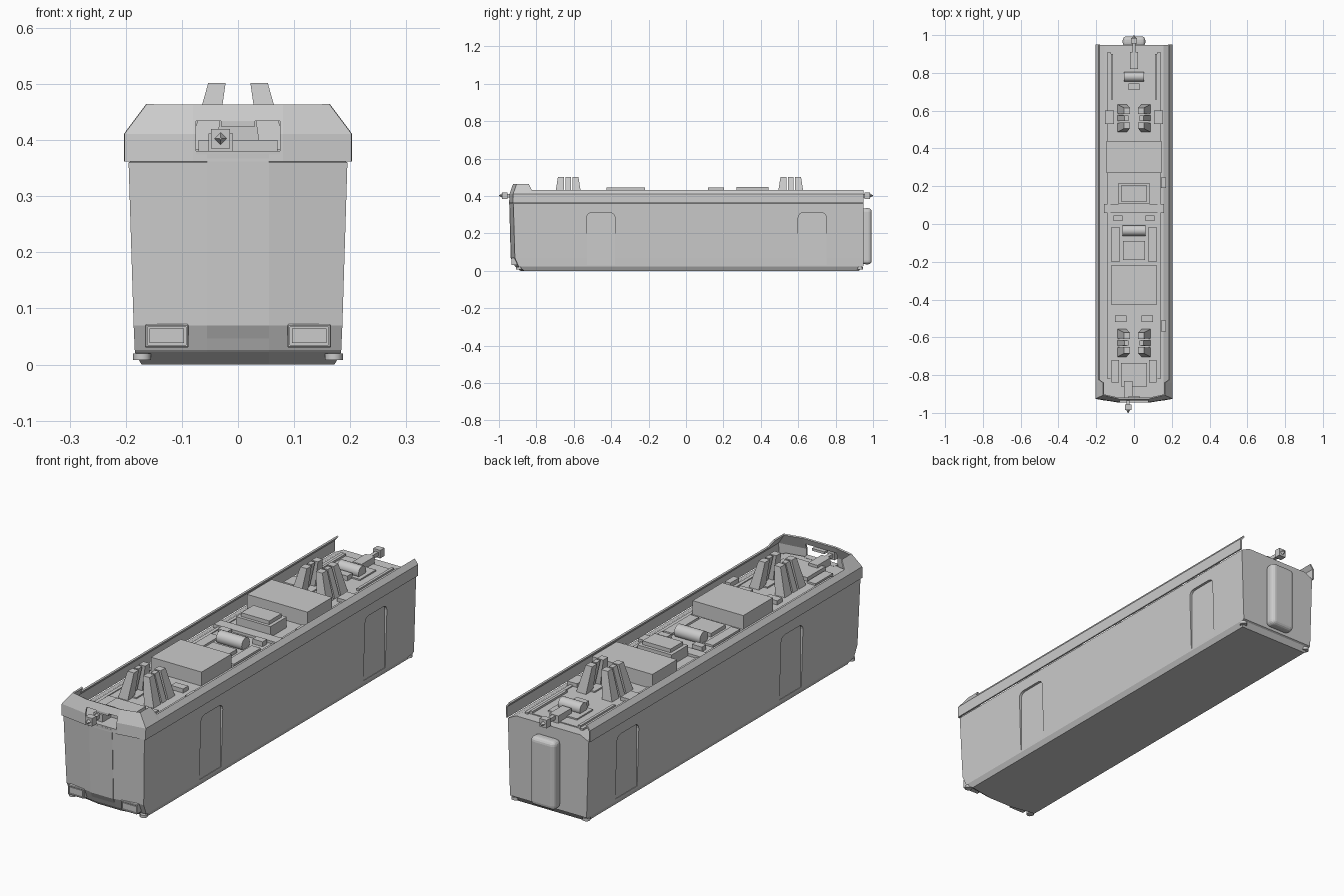
import bpy, bmesh, math

if "Cube" in bpy.data.objects:
    bpy.data.objects.remove(bpy.data.objects["Cube"])

def make(name, verts, faces):
    me = bpy.data.meshes.new(name)
    bm = bmesh.new()
    vs = [bm.verts.new(v) for v in verts]
    for f in faces:
        bm.faces.new([vs[i] for i in f])
    bmesh.ops.recalc_face_normals(bm, faces=bm.faces)
    bm.to_mesh(me)
    bm.free()
    ob = bpy.data.objects.new(name, me)
    bpy.context.collection.objects.link(ob)
    return ob

def loft(name, rings, caps=True):
    n = len(rings[0])
    faces = [(r*n+i, r*n+(i+1) % n, (r+1)*n+(i+1) % n, (r+1)*n+i)
             for r in range(len(rings)-1) for i in range(n if caps else n-1)]
    if caps:
        faces += [tuple(range(n)), tuple(range((len(rings)-1)*n, len(rings)*n))]
    return make(name, [v for r in rings for v in r], faces)

def box(name, x0, x1, y0, y1, z0, z1, bevel=0, segs=1):
    ob = loft(name, [[(x0, y0, z), (x1, y0, z), (x1, y1, z), (x0, y1, z)] for z in (z0, z1)])
    if bevel:
        m = ob.modifiers.new("bevel", 'BEVEL')
        m.width, m.segments = bevel, segs
    return ob

def cylinder(name, loc, r, length, axis='Z', sides=20):
    rot = {'X': (0, math.pi/2, 0), 'Y': (math.pi/2, 0, 0), 'Z': (0, 0, 0)}[axis]
    bpy.ops.mesh.primitive_cylinder_add(vertices=sides, radius=r, depth=length, location=loc, rotation=rot)
    ob = bpy.context.object
    ob.name = name
    bpy.ops.object.shade_smooth_by_angle()
    return ob

def cut(target, cutter):
    m = target.modifiers.new("cut", 'BOOLEAN')
    m.operation, m.solver, m.object = 'DIFFERENCE', 'EXACT', cutter
    cutter.hide_render = True
    cutter.hide_set(True)

# Main body shell: (height, half width, nose y, rear y)
levels = [(0, .172, -.885, .925), (.022, .184, -.912, .94), (.026, .184, -.916, .948),
          (.07, .186, -.935, .948), (.36, .195, -.943, .948), (.38, .155, -.93, .948)]
rings = []
for z, w, yf, yr in levels:
    half = [(w, yr, z), (w, yf+.02, z), (.055, yf, z)]
    rings.append(half + [(-x, y, z) for x, y, z in reversed(half)])
body = loft("body", rings)

# Recessed side doors with rounded top corners
for s in (-1, 1):
    for y0, y1 in ((-.53, -.38), (.60, .75)):
        prof = [(y0, .032), (y1, .032)]
        for cy, a0 in ((y1-.025, 0), (y0+.025, 90)):
            for k in range(5):
                a = math.radians(a0 + k*22.5)
                prof.append((cy+.025*math.cos(a), .285+.025*math.sin(a)))
        cut(body, loft("door_cutter", [[(s*x, y, z) for y, z in prof] for x in (.182, .23)]))

# Roof fairing: open U-shaped rim, higher around the nose
def station(x, y, zs, ws, ys):
    return [(x*w, y+dy, z) for z, w, dy in zip(zs, ws, ys)]
low = ((.362, .41, .43), (.2, .2, .184), (0, 0, 0))
high = ((.362, .41, .462), (.2, .2, .161), (0, 0, .0))
nose = ((.362, .41, .462), (.2, .2, .161), (-.002, 0, .018))
half = [station(1, .95, *low), station(1, -.825, *low), station(1, -.84, *high), station(1, -.922, *nose),
        [(.08, -.942, .362), (.08, -.94, .41), (.08, -.922, .462)]]
cols = half + [[(-x, y, z) for x, y, z in c] for c in reversed(half)]
fairing = loft("roof_fairing", cols, caps=False)
m = fairing.modifiers.new("thickness", 'SOLIDIFY')
m.thickness, m.offset = .007, 0
cut(fairing, box("nose_opening_cutter", -.075, .075, -1, -.88, .378, .434))
box("opening_sill", -.075, .075, -.945, -.915, .374, .381)
box("opening_shelf", -.03, .03, -.935, -.91, .424, .434)

# Nose door panel
loft("nose_door", [[(x, -.923, .043), (x, -.9375, .07), (x, -.9455, .375), (x, -.92, .375), (x, -.90, .043)]
                   for x in (-.055, .055)])

# Headlights, corner bumpers
for s in (-1, 1):
    a, b = sorted((s*.088, s*.166))
    lamp = box("headlight_housing", a, b, -.934, -.90, .03, .072, .002)
    cut(lamp, box("headlight_cutter", a+.005, b-.005, -.96, -.929, .035, .067))
    box("headlight_lens", a+.008, b-.008, -.933, -.92, .038, .064)
    for y in (-.893, .93):
        cylinder("corner_bumper", (s*.171, y, .014), .016, .012, sides=12)

# Gangway bellows at the rear
box("rear_gangway", -.06, .06, .94, .993, .035, .335, .02, 4)
bpy.context.view_layer.objects.active = bpy.data.objects["rear_gangway"]

# Couplers: bar, square head, pointed tip
def coupler(x, s, inner):
    ys = lambda a, b: sorted((s*a, s*b))
    box("coupler_bar", x-.008, x+.008, *ys(inner, .965), .393, .41)
    box("coupler_head", x-.017, x+.017, *ys(.955, .984), .385, .42)
    loft("coupler_tip", [[(x+r*dx, s*y, .4025+r*dz) for dx, dz in ((1, 0), (0, 1), (-1, 0), (0, -1))]
                         for y, r in ((.982, .012), (1.0, .002))])
    box("coupler_mount", x-.022, x+.022, *ys(inner-.04, inner+.05), .375, .412)
coupler(-.031, -1, .87)
coupler(0, 1, .86)

# Roof towers: leaning tapered posts around a centre
D = .378
def tower(cy):
    for sx in (-1, 1):
        for sy in (-1, 1):
            r = []
            for z, x0, x1, y0, y1 in ((D, .04, .088, .025, .074), (.502, .022, .053, .022, .055)):
                r.append([(sx*x, cy+sy*y, z) for x, y in ((x0, y0), (x1, y0), (x1, y1), (x0, y1))])
            loft("tower_post", r)
        r = []
        for z, x0, x1, h in ((D, .06, .088, .016), (.502, .03, .05, .014)):
            r.append([(sx*x, cy+y, z) for x, y in ((x0, -h), (x1, -h), (x1, h), (x0, h))])
        loft("tower_middle_post", r)
        box("tower_foot", *sorted((sx*.02, sx*.06)), cy-.04, cy+.04, D, .39)
tower(-.63)
tower(.56)

# Roof equipment boxes: x0, x1, y0, y1, top
for name, x0, x1, y0, y1, top in [
        ("deck_plate", -.125, .125, -.82, .90, .384),
        ("rear_equipment_case", -.146, .146, .27, .44, .447),
        ("middle_case", -.083, .083, .105, .217, .43),
        ("middle_case_lid", -.068, .068, .118, .203, .446),
        ("cross_plate", -.158, .158, .058, .106, .395),
        ("square_hatch", -.058, .058, -.19, -.09, .40),
        ("front_equipment_case", -.122, .122, -.425, -.22, .445),
        ("front_case", -.07, .07, -.86, -.735, .40),
        ("rear_case", -.07, .07, .74, .85, .39),
        ("rear_small_box", -.03, .03, .71, .745, .405),
        ("roof_side_box", .143, .17, .19, .245, .405),
        ("roof_side_box", .143, .17, -.57, -.51, .405)]:
    box(name, x0, x1, y0, y1, .365, top)
# Mirrored roof parts
for s in (-1, 1):
    for name, x0, x1, y0, y1, top in [
            ("roof_rail", .125, .14, -.82, .91, .388),
            ("roof_cable_tray", .077, .12, -.20, -.015, .393),
            ("roof_end_strip", .08, .12, -.84, -.72, .392),
            ("roof_vent", .04, .10, -.52, -.485, .402),
            ("roof_vent", .06, .108, .015, .045, .405),
            ("tower_side_box", .105, .153, .53, .60, .40),
            ("roof_rear_strip", .11, .122, .66, .90, .393)]:
        a, b = sorted((s*x0, s*x1))
        box(name, a, b, y0, y1, .365, top)
# Roof tanks
cylinder("middle_tank", (0, -.035, .402), .028, .124, 'X')
cylinder("rear_tank", (0, .78, .402), .026, .105, 'X')
